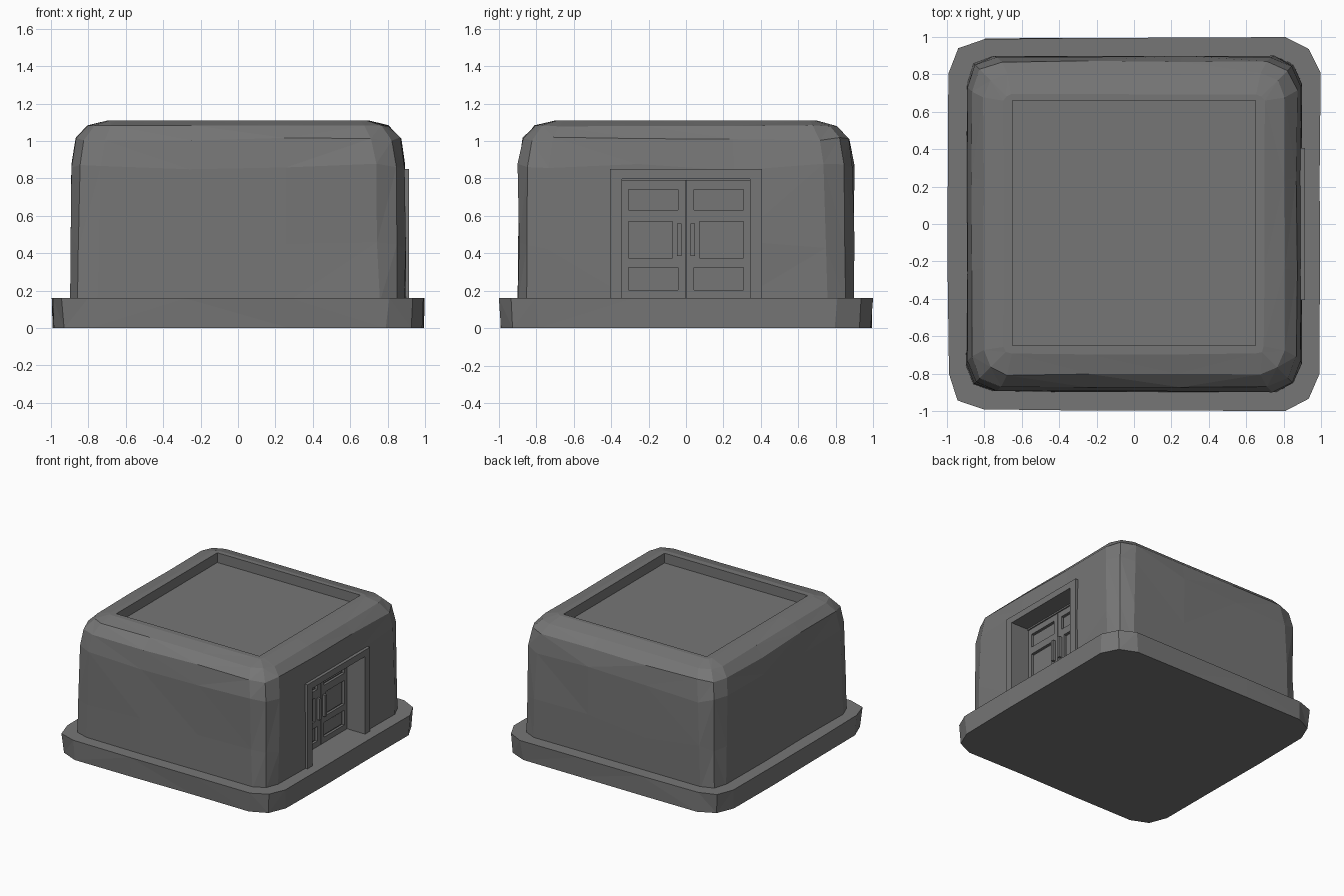
import bpy, bmesh, math, random
from mathutils import Vector

if "Cube" in bpy.data.objects:
    bpy.data.objects.remove(bpy.data.objects["Cube"])

random.seed(4)

stone = bpy.data.materials.new("grey stone")
stone.diffuse_color = (0.18, 0.18, 0.18, 1)
stone.use_nodes = True
stone.node_tree.nodes["Principled BSDF"].inputs["Base Color"].default_value = stone.diffuse_color


def finish(name, bm):
    bmesh.ops.recalc_face_normals(bm, faces=bm.faces)
    me = bpy.data.meshes.new(name)
    bm.to_mesh(me)
    bm.free()
    me.materials.append(stone)
    ob = bpy.data.objects.new(name, me)
    bpy.context.collection.objects.link(ob)
    return ob


def add_box(bm, x, y, z):
    m = bmesh.ops.create_cube(bm, size=1)["verts"]
    for v in m:
        v.co = Vector(((x[0] + x[1]) / 2 + v.co.x * (x[1] - x[0]),
                       (y[0] + y[1]) / 2 + v.co.y * (y[1] - y[0]),
                       (z[0] + z[1]) / 2 + v.co.z * (z[1] - z[0])))


def boxes(name, specs):
    bm = bmesh.new()
    for s in specs:
        add_box(bm, *s)
    return finish(name, bm)


def ring(half, r):
    """Chunky rounded square: three points per corner and two along each side."""
    pts = []
    for q in range(4):
        c, s = round(math.cos(q * math.pi / 2)), round(math.sin(q * math.pi / 2))
        local = [(half, t * (half - r)) for t in (-0.35, 0.35)]
        local += [(half - r + r * math.cos(a), half - r + r * math.sin(a))
                  for a in (0, math.pi / 4, math.pi / 2)]
        pts += [(c * x - s * y, s * x + c * y) for x, y in local]
    return pts


def loft(name, profile, wob):
    """Stack of rounded-square rings, hewn by small random inward shifts."""
    bm = bmesh.new()
    rings = []
    for z, half, r, wz in profile:
        row = []
        for x, y in ring(half, r):
            k = 1 - random.random() * wob
            row.append(bm.verts.new((x * k, y * k, z - random.random() * wz)))
        rings.append(row)
    n = len(rings[0])
    for a, b in zip(rings, rings[1:]):
        for i in range(n):
            j = (i + 1) % n
            bm.faces.new((a[i], a[j], b[j], b[i]))
    bm.faces.new(rings[0][::-1])
    bm.faces.new(rings[-1])
    bmesh.ops.triangulate(bm, faces=[f for f in bm.faces if len(f.verts) == 4])
    return finish(name, bm)


# foundation slab
loft("foundation", [(0, 0.995, 0.2, 0), (0.16, 1.0, 0.19, 0)], 0.012)

# main block with softened upper edge
body = loft("building_body", [
    (0.14, 0.90, 0.14, 0),
    (0.50, 0.90, 0.15, 0.08),
    (0.88, 0.90, 0.16, 0.04),
    (1.02, 0.875, 0.16, 0.02),
    (1.085, 0.81, 0.13, 0.008),
    (1.11, 0.70, 0.04, 0)], 0.012)

# roof recess and doorway cut out of the block
cutters = [boxes("roof_cutter", [((-0.65, 0.65), (-0.65, 0.66), (1.03, 1.4))]),
           boxes("doorway_cutter", [((0.72, 1.2), (-0.345, 0.345), (0.10, 0.80))])]
for c in cutters:
    mod = body.modifiers.new("cut", "BOOLEAN")
    mod.operation = "DIFFERENCE"
    mod.solver = "EXACT"
    mod.object = c
dg = bpy.context.evaluated_depsgraph_get()
cut_mesh = bpy.data.meshes.new_from_object(body.evaluated_get(dg))
body.modifiers.clear()
body.data = cut_mesh
for c in cutters:
    bpy.data.objects.remove(c)

# door surround
X = (0.78, 0.915)
boxes("door_frame", [(X, (-0.405, -0.343), (0.15, 0.85)),
                     (X, (0.343, 0.405), (0.15, 0.85)),
                     (X, (-0.343, 0.343), (0.797, 0.85))])

# two mirrored door leaves with sunken panels, and their handles
for side, label in ((-1, "left"), (1, "right")):
    def span(a, b):
        return tuple(sorted((side * a, side * b)))
    back, face, panel = (0.70, 0.73), (0.70, 0.75), (0.70, 0.738)
    leaf = [(back, span(0.003, 0.344), (0.15, 0.79)),
            (face, span(0.003, 0.042), (0.15, 0.79)),
            (face, span(0.308, 0.344), (0.15, 0.79)),
            (face, span(0.042, 0.072), (0.325, 0.63))]
    for z in ((0.15, 0.205), (0.325, 0.375), (0.57, 0.63), (0.74, 0.79)):
        leaf.append((face, span(0.042, 0.308), z))
    for y0, z0, z1 in ((0.042, 0.205, 0.325), (0.072, 0.375, 0.57), (0.042, 0.63, 0.74)):
        leaf.append((panel, span(y0 + 0.01, 0.298), (z0 + 0.01, z1 - 0.01)))
    boxes(label + "_door", leaf)
    boxes(label + "_handle", [((0.74, 0.775), span(0.025, 0.048), (0.385, 0.56))])

# door header strip closing the gap above the leaves
boxes("door_header", [((0.70, 0.76), (-0.344, 0.344), (0.788, 0.805))])
